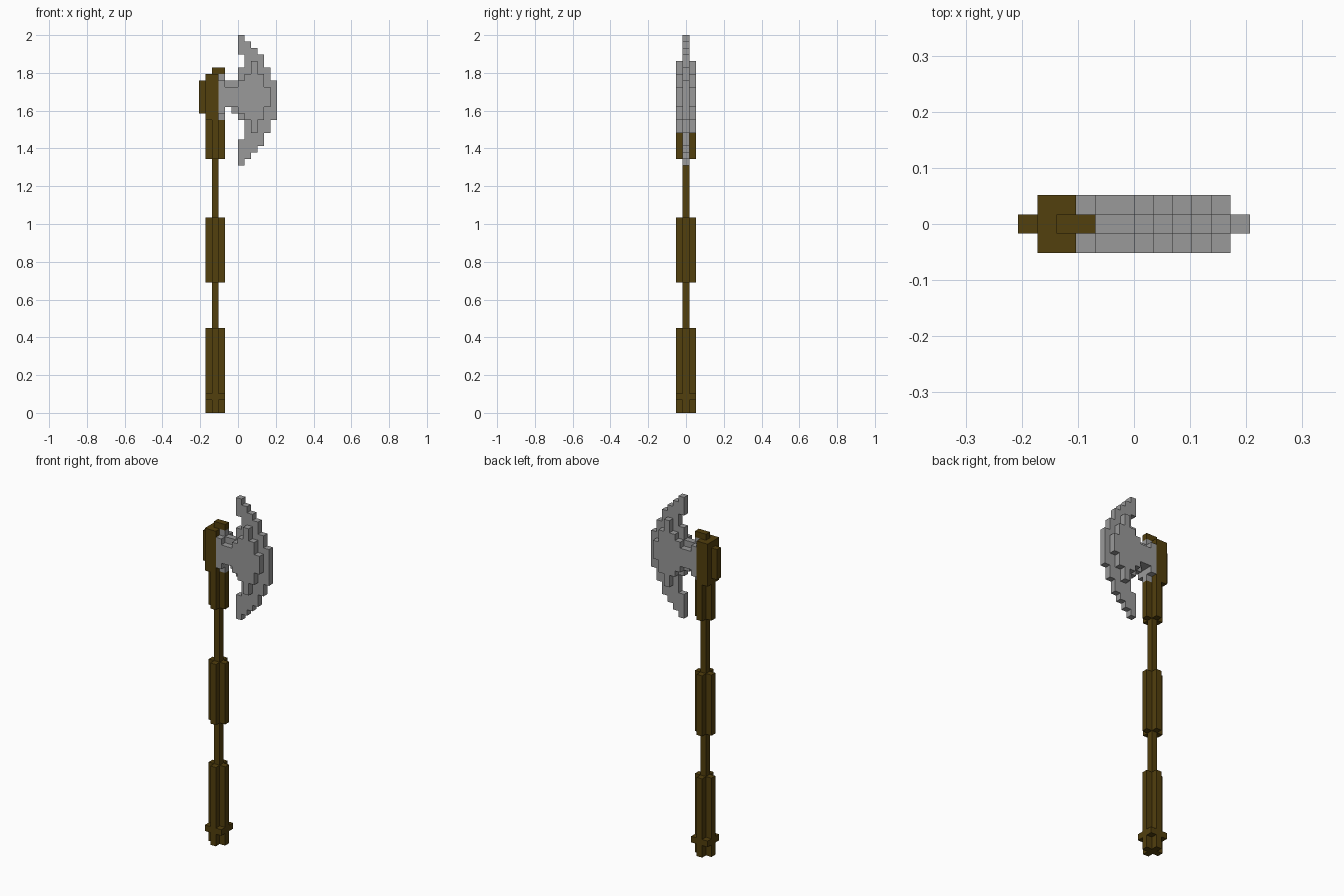
import bpy, bmesh, math
from mathutils import Vector

if "Cube" in bpy.data.objects:
    bpy.data.objects.remove(bpy.data.objects["Cube"])

U = 2 / 58                      # size of one block
ORIGIN = Vector((-6, -1.5, 0))  # grid corner, in blocks


def material(name, rgb):
    m = bpy.data.materials.new(name)
    m.diffuse_color = (*rgb, 1)
    m.use_nodes = True
    m.node_tree.nodes["Principled BSDF"].inputs["Base Color"].default_value = m.diffuse_color
    return m


wood = material("dark wood", (0.085, 0.050, 0.004))
steel = material("grey steel", (0.32, 0.32, 0.32))


def box(x0, x1, y0, y1, z0, z1):
    return {(x, y, z) for x in range(x0, x1) for y in range(y0, y1) for z in range(z0, z1)}


def plus(z0, z1):
    """Cross-shaped grip section around the shaft."""
    return box(1, 4, 1, 2, z0, z1) | box(2, 3, 0, 3, z0, z1)


def columns(first, spans, y0, y1):
    """Silhouette given as a bottom and top height for each column."""
    cells = set()
    for i, (z0, z1) in enumerate(spans):
        cells |= box(first + i, first + i + 1, y0, y1, z0, z1)
    return cells


parts = {}
# Handle: thin shaft, thick grips, pommel ring
parts["shaft"] = (box(2, 3, 1, 2, 13, 20) | box(2, 3, 1, 2, 30, 39), wood)
parts["lower_grip"] = (plus(0, 13), wood)
parts["pommel_ring"] = (box(1, 4, 0, 3, 2, 3) - plus(2, 3), wood)
parts["middle_grip"] = (plus(20, 30), wood)
parts["upper_grip"] = (plus(39, 45), wood)
# Head socket with back plate and top cap
parts["head_socket"] = (box(1, 3, 0, 3, 45, 52), wood)
parts["back_plate"] = (box(0, 1, 1, 2, 46, 51), wood)
parts["top_cap"] = (box(2, 4, 1, 2, 52, 53), wood)

# Blade: thin crescent core, with horns cut back at the inner edge
core = columns(3, [(45, 52), (47, 51), (46, 51), (38, 58), (39, 57), (40, 56),
                   (41, 55), (43, 53), (45, 51)], 1, 2)
core -= box(6, 7, 1, 2, 53, 55) | box(6, 7, 1, 2, 42, 45)
parts["blade"] = (core, steel)
# Raised cheeks on both faces of the blade
cheek = [(46, 51), (47, 50), (47, 50), (46, 51), (45, 52), (43, 54), (45, 52), (47, 50)]
for y, side in ((0, "front"), (2, "back")):
    parts[side + "_cheek"] = (columns(3, cheek, y, y + 1), steel)

solid = set().union(*(cells for cells, _ in parts.values()))


def skin(name, cells, mat):
    """Mesh only the faces of the blocks that are open to the air."""
    bm = bmesh.new()
    for c in sorted(cells):
        for axis in range(3):
            for s in (-1, 1):
                n = list(c)
                n[axis] += s
                if tuple(n) in solid:
                    continue
                a, b = (axis + 1) % 3, (axis + 2) % 3
                verts = []
                for da, db in ((0, 0), (1, 0), (1, 1), (0, 1))[::s]:
                    p = Vector(c)
                    p[axis] += s > 0
                    p[a] += da
                    p[b] += db
                    verts.append(bm.verts.new((p + ORIGIN) * U))
                bm.faces.new(verts)
    bmesh.ops.remove_doubles(bm, verts=bm.verts, dist=1e-4)
    bmesh.ops.dissolve_limit(bm, angle_limit=math.radians(1), verts=bm.verts, edges=bm.edges)
    me = bpy.data.meshes.new(name)
    bm.to_mesh(me)
    bm.free()
    me.materials.append(mat)
    bpy.context.collection.objects.link(bpy.data.objects.new(name, me))


for name, (cells, mat) in parts.items():
    skin(name, cells, mat)
